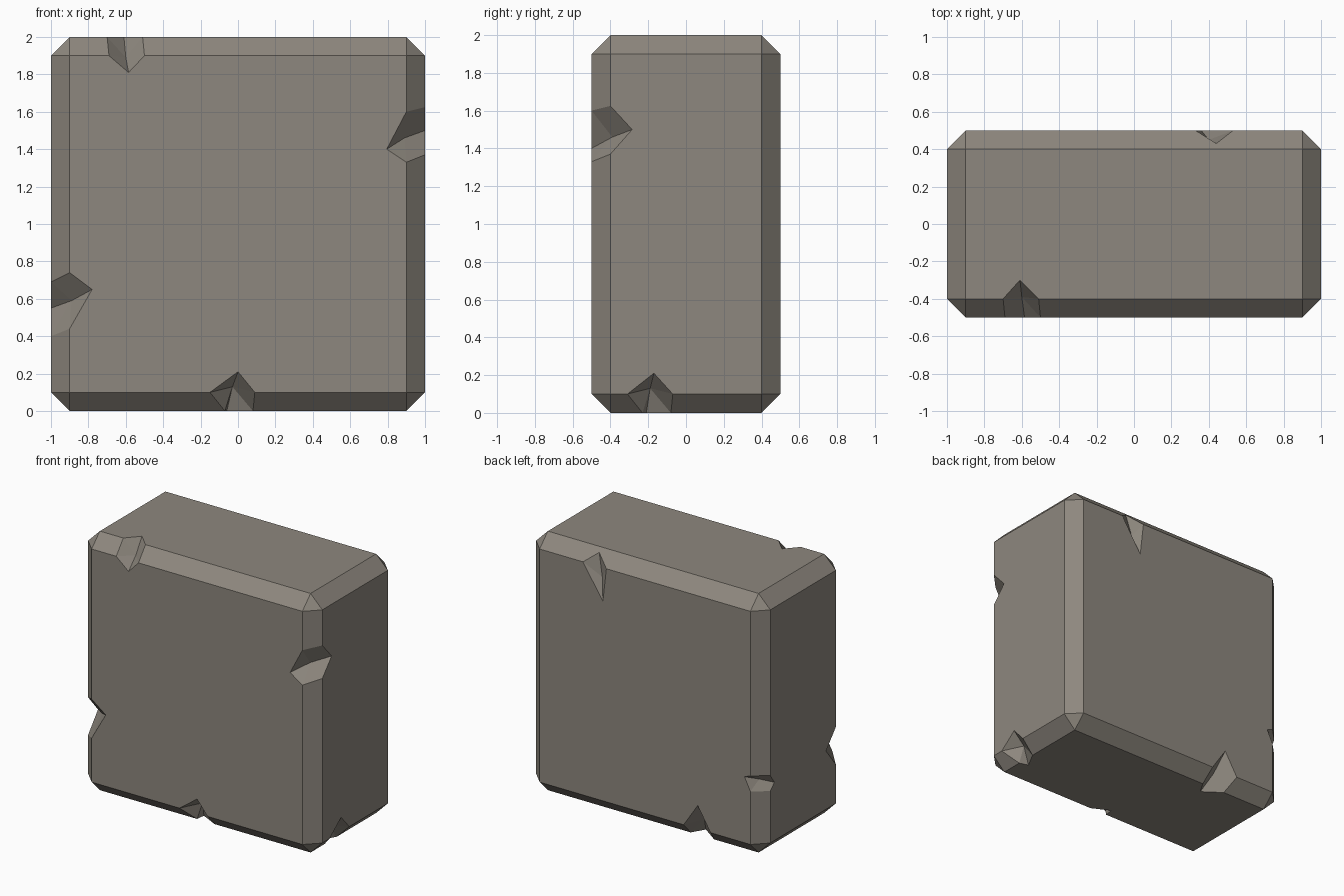
import bpy, bmesh
from mathutils import Vector

if "Cube" in bpy.data.objects:
    bpy.data.objects.remove(bpy.data.objects["Cube"])

stone = bpy.data.materials.new("warm grey stone")
stone.diffuse_color = (0.27, 0.245, 0.21, 1)
stone.use_nodes = True
stone.node_tree.nodes["Principled BSDF"].inputs["Base Color"].default_value = stone.diffuse_color


def make_object(name, bm):
    bmesh.ops.recalc_face_normals(bm, faces=bm.faces)
    mesh = bpy.data.meshes.new(name)
    bm.to_mesh(mesh)
    bm.free()
    mesh.materials.append(stone)
    obj = bpy.data.objects.new(name, mesh)
    bpy.context.collection.objects.link(obj)
    return obj


# Chamfered block
bm = bmesh.new()
bmesh.ops.create_cube(bm, size=1)
for v in bm.verts:
    v.co = Vector((v.co.x * 2, v.co.y, v.co.z * 2 + 1))
bmesh.ops.bevel(bm, geom=bm.edges[:], offset=0.1, segments=1, affect='EDGES')
block = make_object("stone_block", bm)


def chip(name, deep, tip_a, side_1, tip_b, side_2):
    """Cut a fan-shaped chip: deepest point plus its outline on the surface."""
    deep = Vector(deep)
    ring = [Vector(p) for p in [tip_a, *side_1, tip_b, *side_2]]
    sides = [Vector(p) for p in [*side_1, *side_2]]
    mid = sum(sides, Vector()) / len(sides)
    bm = bmesh.new()
    apex = bm.verts.new(deep)
    outer = bm.verts.new(deep + 3 * (mid - deep))
    vs = [bm.verts.new(deep + 1.4 * (p - deep)) for p in ring]
    for a, b in zip(vs, vs[1:] + vs[:1]):
        bm.faces.new((apex, a, b))
        bm.faces.new((outer, b, a))
    cutter = make_object(name, bm)
    cutter.hide_render = True
    mod = block.modifiers.new(name, 'BOOLEAN')
    mod.operation = 'DIFFERENCE'
    mod.solver = 'EXACT'
    mod.object = cutter
    bpy.context.view_layer.objects.active = block
    bpy.ops.object.modifier_apply(modifier=mod.name)
    bpy.data.objects.remove(cutter)


# Chips in the upright edges
chip("front_right_chip", (.89, -.39, 1.46), (.795, -.5, 1.4),
     [(.9, -.5, 1.6), (1, -.4, 1.625)], (1, -.285, 1.5),
     [(1, -.4, 1.37), (.9, -.5, 1.33)])
chip("front_left_chip", (-.89, -.385, .59), (-.78, -.5, .65),
     [(-.9, -.5, .74), (-1, -.4, .69)], (-1, -.28, .55),
     [(-1, -.4, .4), (-.9, -.5, .44)])
chip("back_left_chip", (-.92, .42, .58), (-.85, .5, .61),
     [(-.9, .5, .63), (-1, .4, .62)], (-1, .35, .55),
     [(-1, .4, .5), (-.9, .5, .51)])

# Chips in the top edges
chip("front_top_chip", (-.6, -.39, 1.89), (-.585, -.5, 1.81),
     [(-.69, -.5, 1.9), (-.7, -.4, 2)], (-.61, -.3, 2),
     [(-.51, -.4, 2), (-.5, -.5, 1.9)])
chip("back_top_chip", (.4, .45, 1.8), (.36, .5, 1.64),
     [(.33, .5, 1.9)], (.44, .43, 1.97), [(.53, .5, 1.9)])

# Chips in the bottom edges
chip("front_bottom_chip", (-.03, -.39, .13), (0, -.5, .21),
     [(-.15, -.5, .1), (-.07, -.4, 0)], (-.06, -.33, 0),
     [(.08, -.4, 0), (.09, -.5, .1)])
chip("right_bottom_chip", (.89, -.19, .13), (1, -.17, .21),
     [(1, -.31, .1), (.9, -.23, 0)], (.83, -.21, 0),
     [(.9, -.08, 0), (1, -.07, .1)])
chip("back_bottom_chip", (-.43, .39, .13), (-.45, .5, .28),
     [(-.33, .5, .1), (-.32, .4, 0)], (-.38, .3, 0),
     [(-.52, .4, 0), (-.56, .5, .1)])
